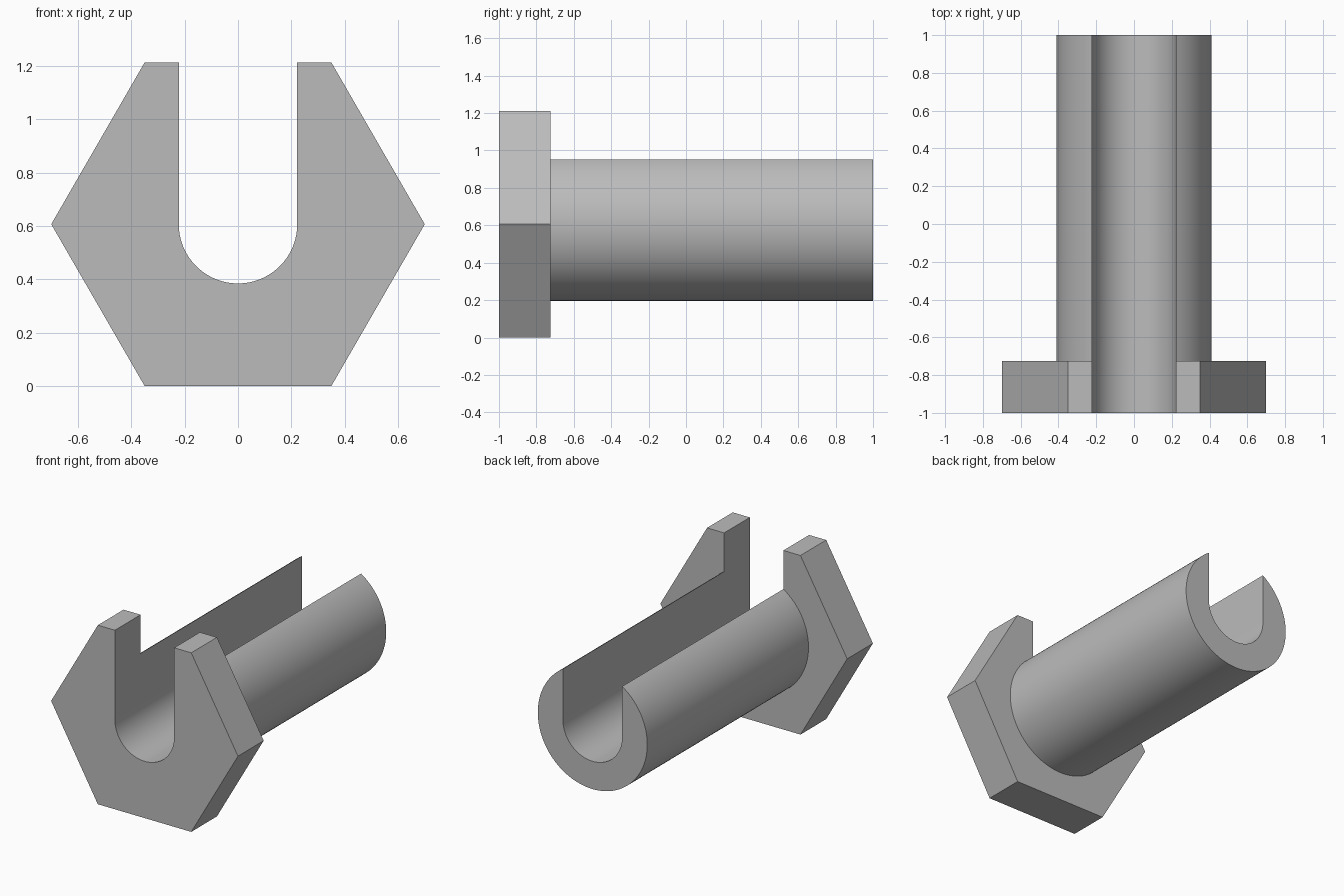
import bpy, bmesh
from math import sin, cos, asin, pi, radians

cube = bpy.data.objects.get("Cube")
if cube:
    bpy.data.objects.remove(cube)

HEX_R, SHAFT_R, SLOT_R = 0.70, 0.41, 0.222
AXIS_Z = HEX_R * sin(pi / 3)
FRONT, SHOULDER, BACK = -1.0, -0.725, 1.0

grey = bpy.data.materials.new("plain grey")
grey.use_nodes = True
grey.diffuse_color = (0.5, 0.5, 0.5, 1)
grey.node_tree.nodes["Principled BSDF"].inputs["Base Color"].default_value = grey.diffuse_color


def arc(radius, start, end, steps):
    """Points on a circle about the bolt axis, as (x, z)."""
    angles = [start + (end - start) * i / steps for i in range(steps + 1)]
    return [(radius * cos(a), radius * sin(a)) for a in angles]


def extrude_profile(name, outer, y0, y1):
    """Extrude an outline with the round-bottomed slot along y."""
    profile = outer + arc(SLOT_R, 0, -pi, 48)
    bm = bmesh.new()
    face = bm.faces.new([bm.verts.new((x, y0, z + AXIS_Z)) for x, z in profile])
    result = bmesh.ops.extrude_face_region(bm, geom=[face], use_keep_orig=True)
    moved = [v for v in result["geom"] if isinstance(v, bmesh.types.BMVert)]
    bmesh.ops.translate(bm, verts=moved, vec=(0, y1 - y0, 0))
    bmesh.ops.recalc_face_normals(bm, faces=bm.faces)
    mesh = bpy.data.meshes.new(name)
    bm.to_mesh(mesh)
    bm.free()
    mesh.materials.append(grey)
    obj = bpy.data.objects.new(name, mesh)
    bpy.context.collection.objects.link(obj)
    bpy.ops.object.select_all(action="DESELECT")
    obj.select_set(True)
    bpy.context.view_layer.objects.active = obj
    bpy.ops.object.shade_smooth_by_angle(angle=radians(30))


# Hexagonal head, open at the top
hexagon = arc(HEX_R, 2 * pi / 3, 7 * pi / 3, 5)
extrude_profile("hex_head", [(-SLOT_R, AXIS_Z)] + hexagon + [(SLOT_R, AXIS_Z)],
                FRONT, SHOULDER)

# Round shaft, sharing the same slot
lip = pi / 2 + asin(SLOT_R / SHAFT_R)
extrude_profile("slotted_shaft", arc(SHAFT_R, lip, 3 * pi - lip, 96), SHOULDER, BACK)
